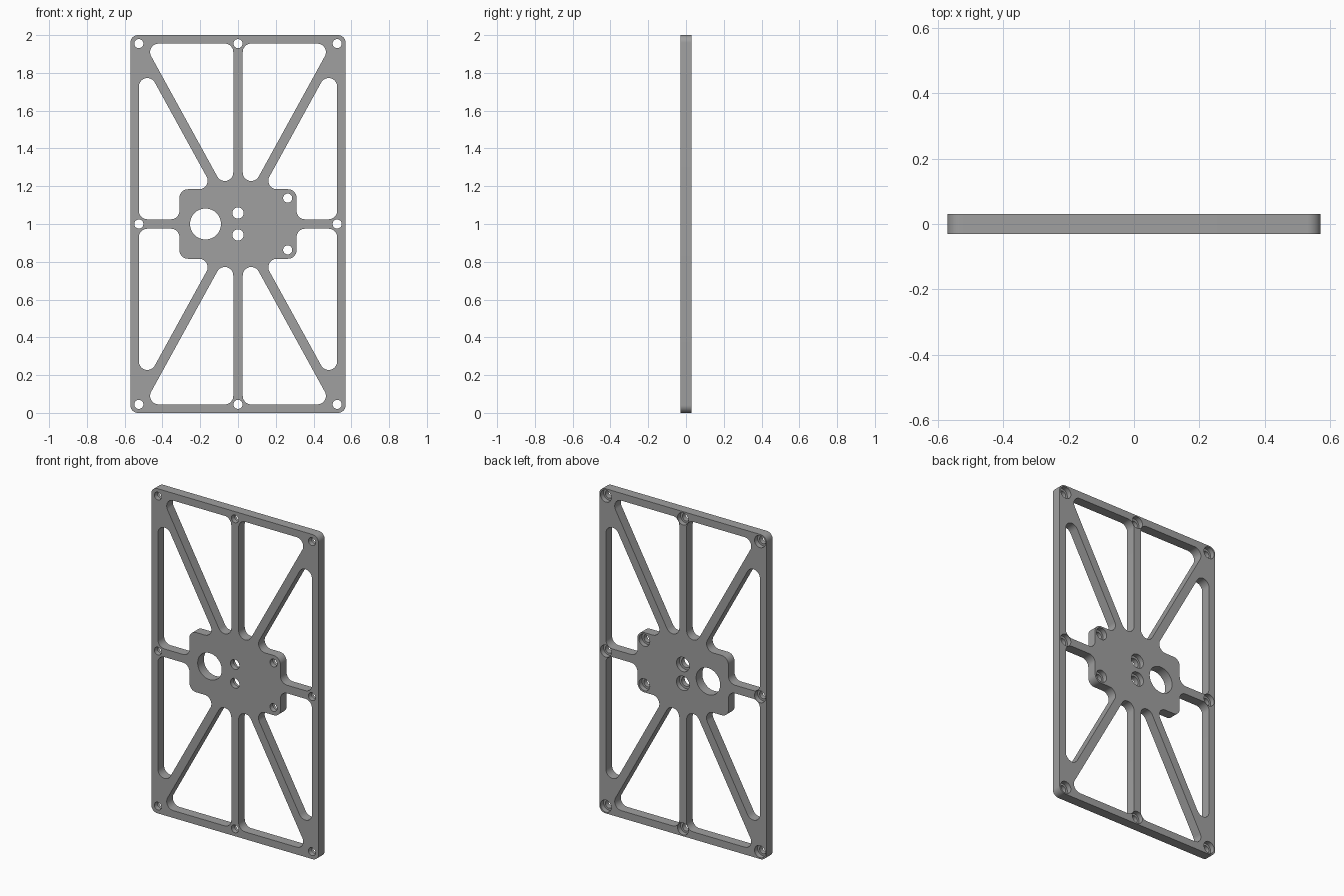
import bpy, bmesh, math
from mathutils import Vector

cube = bpy.data.objects.get("Cube")
if cube:
    bpy.data.objects.remove(cube, do_unlink=True)

HALF_W, HALF_H, HALF_T = 0.57, 1.0, 0.03
BAR = 0.025                      # half width of every spoke
HX, HZ = 0.525, 0.955            # hole grid and inner frame edge
TAB_X, TAB_Z = 0.31, 0.184       # half size of the hub
R = 0.045                        # common fillet radius


def fillet(points, radius, steps=10):
    """Round every corner of a closed 2D outline."""
    pts = [Vector(p) for p in points]
    out = []
    for i, p in enumerate(pts):
        a = (pts[i - 1] - p).normalized()
        b = (pts[(i + 1) % len(pts)] - p).normalized()
        half = a.angle(b) / 2
        centre = p + (a + b).normalized() * (radius / math.sin(half))
        start = p + a * (radius / math.tan(half)) - centre
        end = p + b * (radius / math.tan(half)) - centre
        sweep = math.atan2(start.x * end.y - start.y * end.x, start.dot(end))
        for k in range(steps + 1):
            t = sweep * k / steps
            c, s = math.cos(t), math.sin(t)
            out.append(centre + Vector((start.x * c - start.y * s,
                                        start.x * s + start.y * c)))
    return out


def circle(x, z, r, n=40):
    return [Vector((x + r * math.cos(math.tau * i / n),
                    z + r * math.sin(math.tau * i / n))) for i in range(n)]


def loft(bm, sections):
    """Closed solid through (outline, y) sections."""
    rings = [[bm.verts.new((p.x, y, p.y + HALF_H)) for p in line]
             for line, y in sections]
    n = len(rings[0])
    for lo, hi in zip(rings, rings[1:]):
        for i in range(n):
            j = (i + 1) % n
            bm.faces.new((lo[i], lo[j], hi[j], hi[i]))
    bm.faces.new(rings[0][::-1])
    bm.faces.new(rings[-1])


def finish(bm, name):
    bmesh.ops.recalc_face_normals(bm, faces=bm.faces)
    mesh = bpy.data.meshes.new(name)
    bm.to_mesh(mesh)
    bm.free()
    obj = bpy.data.objects.new(name, mesh)
    bpy.context.collection.objects.link(obj)
    return obj


# Plate blank
bm = bmesh.new()
outline = fillet([(-HALF_W, -HALF_H), (HALF_W, -HALF_H),
                  (HALF_W, HALF_H), (-HALF_W, HALF_H)], R * 0.9)
loft(bm, [(outline, -HALF_T), (outline, HALF_T)])
plate = finish(bm, "frame_plate")

# Diagonal spokes run from the centre to the corner holes
diag = Vector((HX, HZ)).normalized()


def diag_x(z, side):
    return (z * diag.x + side * BAR) / diag.y


def diag_z(x, side):
    return (x * diag.y - side * BAR) / diag.x


inner_window = fillet([(BAR, HZ), (BAR, diag_z(BAR, -1)), (diag_x(HZ, -1), HZ)], R)
outer_window = fillet([(HX, BAR), (HX, diag_z(HX, 1)), (diag_x(TAB_Z, 1), TAB_Z),
                       (TAB_X, TAB_Z), (TAB_X, BAR)], R)

# Windows, mirrored into the four quarters
bm = bmesh.new()
CUT = HALF_T * 2
for sx in (-1, 1):
    for sz in (-1, 1):
        for window in (inner_window, outer_window):
            line = [Vector((p.x * sx, p.y * sz)) for p in window]
            loft(bm, [(line, -CUT), (line, CUT)])


# Screw holes, counterbored from the back
def screw_hole(x, z, r, bore):
    small, big = circle(x, z, r), circle(x, z, bore)
    loft(bm, [(small, -CUT), (small, 0), (big, 0), (big, CUT)])


for x in (-HX, 0, HX):
    for z in (-HZ, 0, HZ):
        if x or z:
            screw_hole(x, z, 0.024, 0.037)
for s in (-1, 1):
    screw_hole(0.263, s * 0.137, 0.024, 0.037)
    screw_hole(0, s * 0.058, 0.03, 0.044)

# Large shaft hole
shaft = circle(-0.172, 0, 0.082, 64)
loft(bm, [(shaft, -CUT), (shaft, CUT)])
cutter = finish(bm, "cutter")
cutter.hide_render = True

# Cut the openings
mod = plate.modifiers.new("openings", 'BOOLEAN')
mod.operation = 'DIFFERENCE'
mod.solver = 'EXACT'
mod.object = cutter
bpy.ops.object.select_all(action='DESELECT')
plate.select_set(True)
bpy.context.view_layer.objects.active = plate
bpy.ops.object.modifier_apply(modifier=mod.name)
bpy.data.objects.remove(cutter, do_unlink=True)

# Grey finish
mat = bpy.data.materials.new("grey_metal")
mat.use_nodes = True
colour = (0.35, 0.35, 0.35, 1)
mat.diffuse_color = colour
mat.node_tree.nodes["Principled BSDF"].inputs["Base Color"].default_value = colour
plate.data.materials.clear()
plate.data.materials.append(mat)
bpy.ops.object.shade_smooth_by_angle(angle=math.radians(30))
